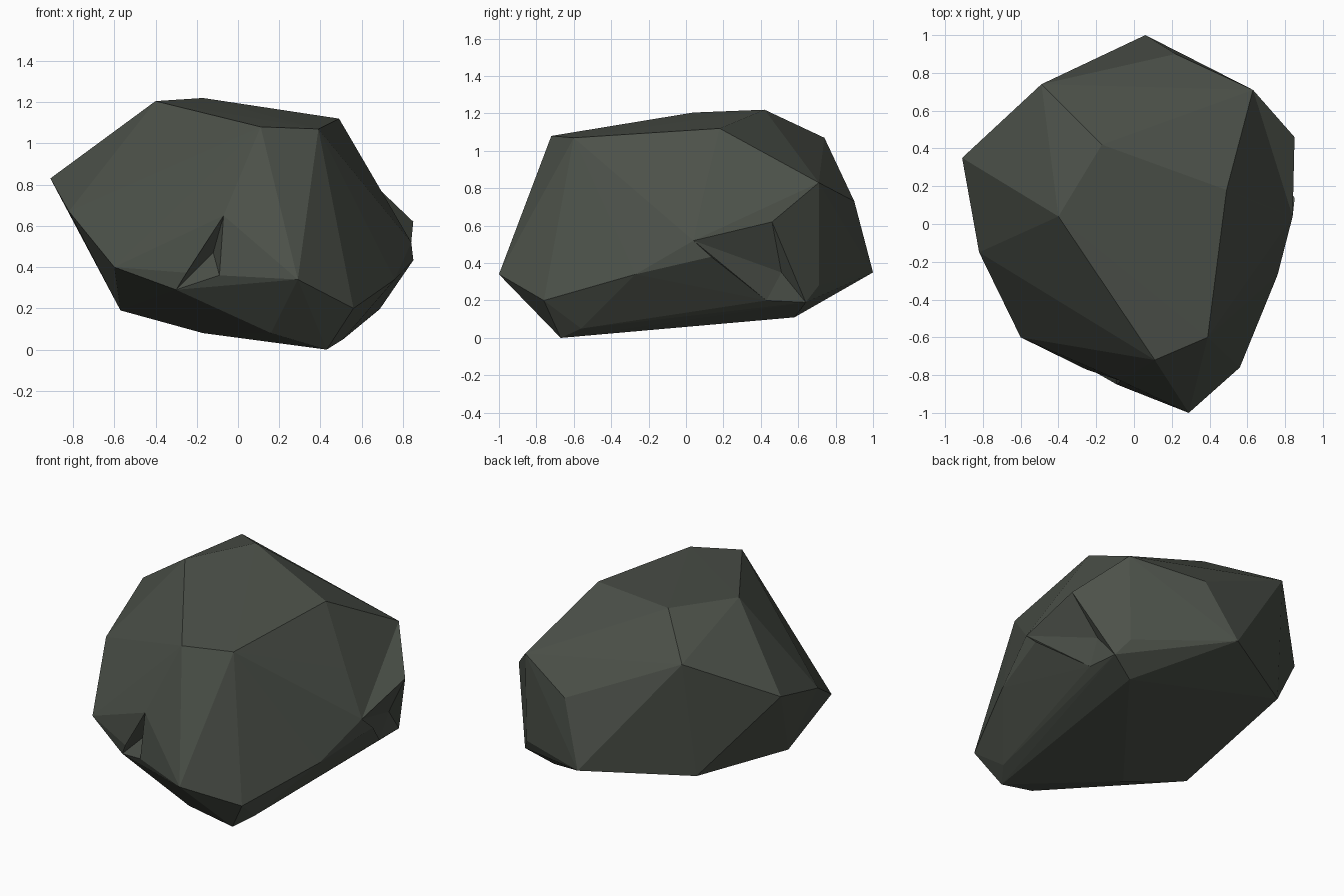
import bpy, bmesh
from mathutils import Vector

if "Cube" in bpy.data.objects:
    bpy.data.objects.remove(bpy.data.objects["Cube"])

stone = bpy.data.materials.new("dark_stone")
stone.diffuse_color = (0.072, 0.082, 0.067, 1)
stone.use_nodes = True
stone.node_tree.nodes["Principled BSDF"].inputs["Base Color"].default_value = stone.diffuse_color


def hull(name, pts):
    """Closed flat-faced block wrapped around a few corner points."""
    bm = bmesh.new()
    for p in pts:
        bm.verts.new(p)
    res = bmesh.ops.convex_hull(bm, input=bm.verts)
    loose = {g for g in res["geom_interior"] + res["geom_unused"]
             if isinstance(g, bmesh.types.BMVert) and not g.link_faces}
    bmesh.ops.delete(bm, geom=list(loose), context='VERTS')
    bmesh.ops.recalc_face_normals(bm, faces=bm.faces)
    me = bpy.data.meshes.new(name)
    bm.to_mesh(me)
    bm.free()
    me.materials.append(stone)
    ob = bpy.data.objects.new(name, me)
    bpy.context.collection.objects.link(ob)
    return ob


def chip(body, name, rim, deep, out):
    """Break a chip out of the rock: rim on the surface, deep point inside."""
    rim = [Vector(p) for p in rim]
    cutter = hull(name, rim + [deep] + [p + Vector(out) for p in rim])
    cutter.hide_render = True
    cutter.hide_set(True)
    m = body.modifiers.new(name, 'BOOLEAN')
    m.operation = 'DIFFERENCE'
    m.solver = 'EXACT'
    m.object = cutter


# Rock corners, from the crown down to the base
crown = [(-.49, .74, 1.07), (-.17, .42, 1.22), (-.40, .04, 1.205),
         (.49, .18, 1.12), (.39, -.60, 1.07), (.11, -.72, 1.08)]
middle = [(.06, 1.0, .35), (.22, .90, .73), (.63, .71, .83), (-.91, .35, .83),
          (-.82, -.15, .67), (-.60, -.60, .40), (-.07, -.83, .65),
          (-.09, -.85, .36), (.29, -1.0, .34), (.56, -.76, .20),
          (.76, -.27, .34), (.84, .04, .52), (.905, .38, .49),
          (.85, .46, .62), (.62, .71, .28), (-.53, .65, .34)]
base = [(-.30, -.73, .29), (-.57, -.21, .19), (-.17, -.30, .08), (.16, -.72, .08),
        (.43, -.67, 0), (.34, -.47, .03), (.51, -.56, .05), (.60, .02, .15),
        (.69, .43, .20), (.68, .64, .19), (.52, .58, .11)]
rock = hull("rock", crown + middle + base)

# Chip in the front face
chip(rock, "front_chip",
     [(-.07, -.83, .65), (-.09, -.85, .36), (-.30, -.73, .29)],
     (-.12, -.70, .47), (-.05, -.3, -.03))

# Chip low on the right side
chip(rock, "side_chip",
     [(.84, .04, .52), (.905, .38, .49), (.85, .46, .62),
      (.68, .64, .19), (.69, .43, .20)],
     (.70, .51, .35), (.3, .08, -.12))

# Shallow hollow high on the right side
chip(rock, "shoulder_hollow",
     [(.49, .18, 1.12), (.63, .71, .83), (.85, .46, .62), (.84, .04, .52)],
     (.72, -.09, .76), (.25, .05, .15))
